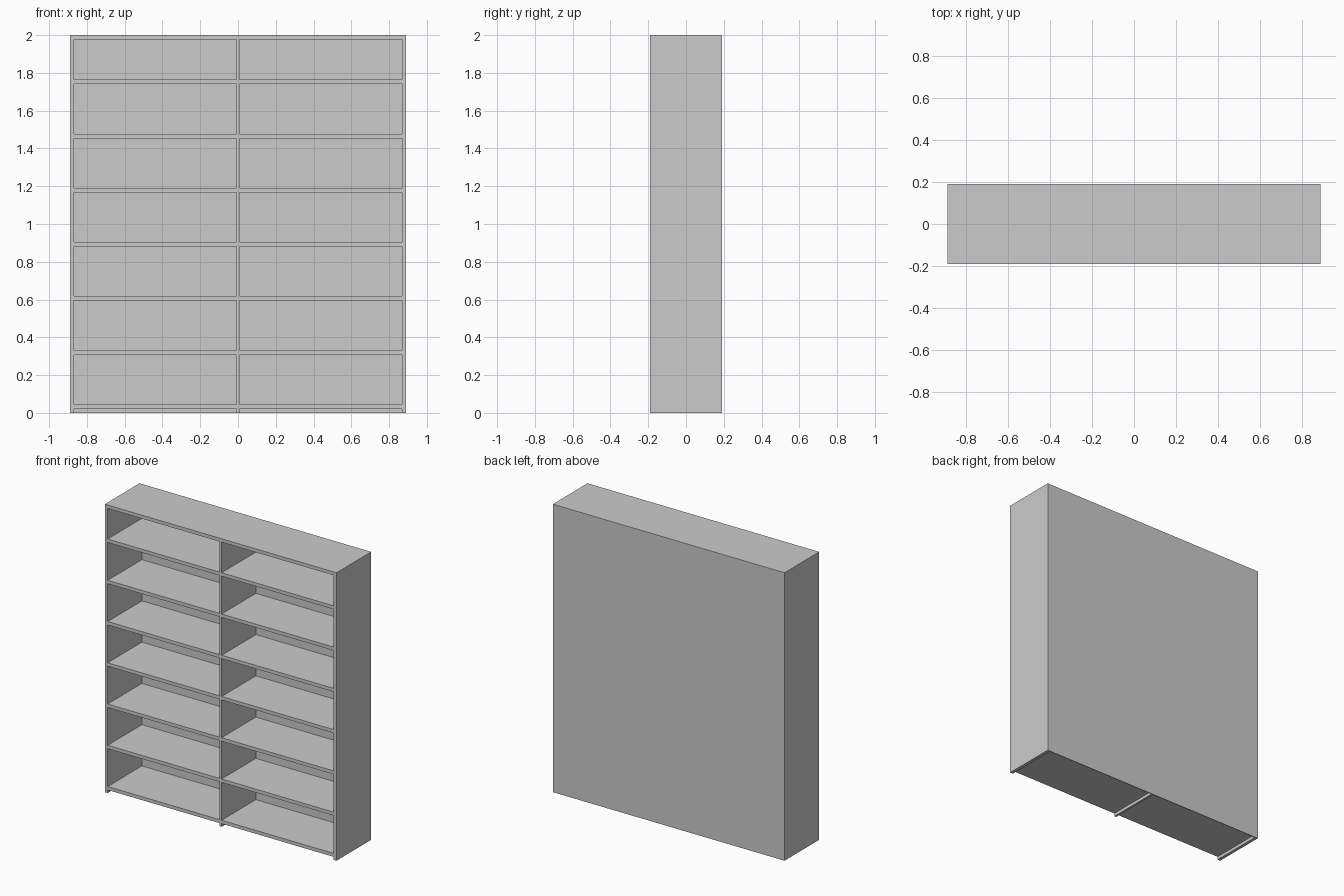
import bpy

if "Cube" in bpy.data.objects:
    bpy.data.objects.remove(bpy.data.objects["Cube"])

W, D, H = 0.89, 0.19, 2.0      # half width, half depth, height
SIDE, DIV, BOARD, BACK = 0.022, 0.015, 0.024, 0.005
INNER = W - SIDE               # inner face of the side panels


def box(name, x0, x1, y0, y1, z0, z1):
    bpy.ops.mesh.primitive_cube_add(
        size=1, location=((x0 + x1) / 2, (y0 + y1) / 2, (z0 + z1) / 2))
    ob = bpy.context.object
    ob.name = name
    ob.data.name = name
    ob.scale = (x1 - x0, y1 - y0, z1 - z0)
    bpy.ops.object.transform_apply(location=False, rotation=False, scale=True)
    return ob


front, inner_back = -D, D - BACK

# Side panels, centre divider and thin back
box("side_panel_left", -W, -INNER, front, inner_back, 0, H)
box("side_panel_right", INNER, W, front, inner_back, 0, H)
box("centre_divider", -DIV / 2, DIV / 2, front, inner_back, 0, H - BOARD)
box("back_panel", -W, W, inner_back, D, 0, H)

# Top board
box("top_board", -INNER, INNER, front, inner_back, H - BOARD, H)

# Seven evenly spaced shelves on each side of the divider
for i in range(7):
    z = 0.021 + i * 0.2865
    box(f"shelf_left_{i + 1}", -INNER, -DIV / 2, front, inner_back, z, z + BOARD)
    box(f"shelf_right_{i + 1}", DIV / 2, INNER, front, inner_back, z, z + BOARD)
